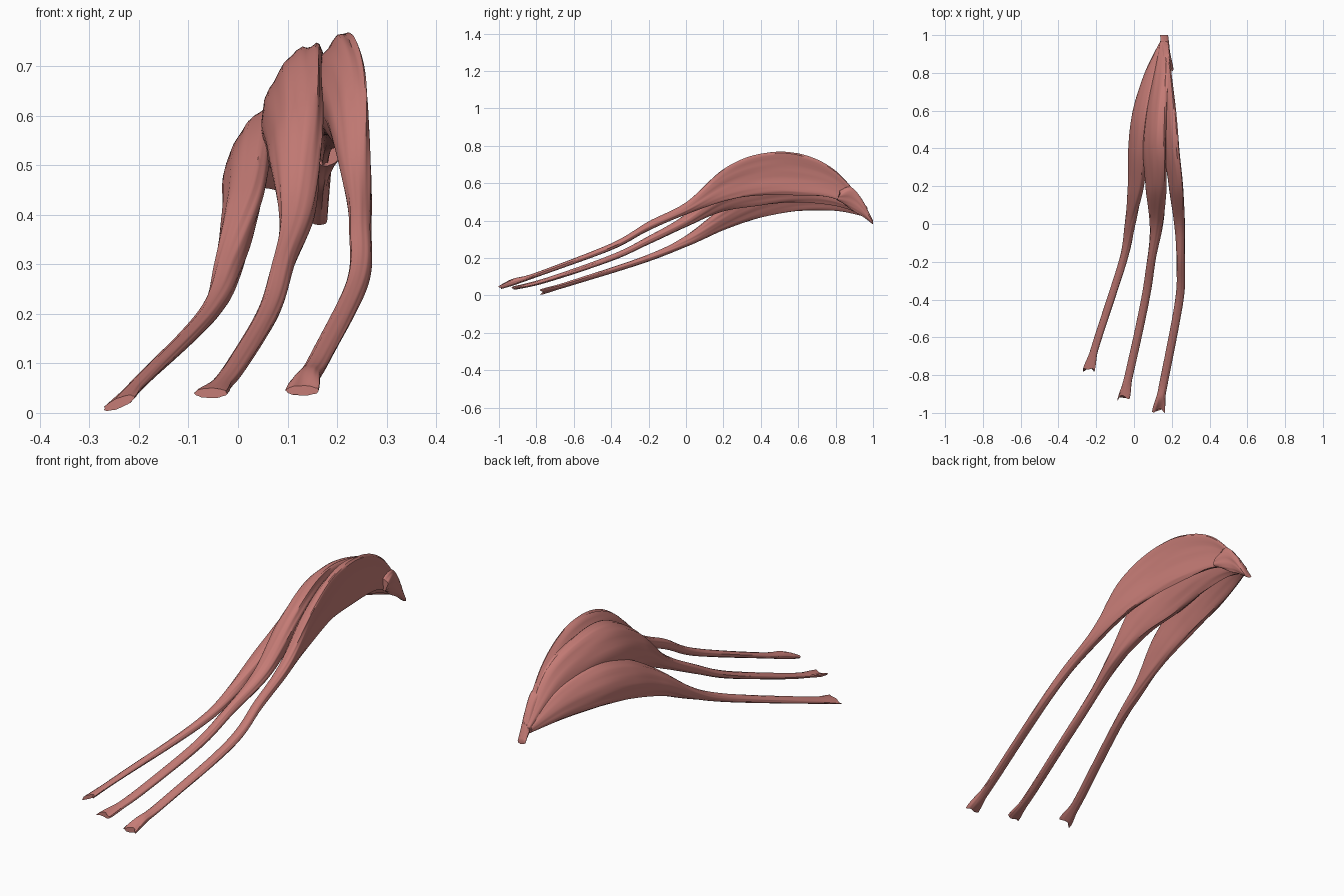
import bpy, bmesh, math
from mathutils import Vector

cube = bpy.data.objects.get("Cube")
if cube:
    bpy.data.objects.remove(cube, do_unlink=True)

SIDES = 40
STEPS = 12
TENDON_WIDTH = 0.022

muscle = bpy.data.materials.new("muscle_red")
muscle.use_nodes = True
muscle.diffuse_color = (0.56, 0.2, 0.18, 1)
shader = muscle.node_tree.nodes["Principled BSDF"]
shader.inputs["Base Color"].default_value = muscle.diffuse_color
shader.inputs["Roughness"].default_value = 0.6


def smoothstep(low, high, value):
    t = min(max((value - low) / (high - low), 0), 1)
    return t * t * (3 - 2 * t)


def spline(keys):
    """Smoothly interpolated rows between the key cross-sections."""
    rows = [Vector(k) for k in keys]
    padded = [rows[0]] + rows + [rows[-1]]
    result = []
    for p, q, r, s in zip(padded, padded[1:], padded[2:], padded[3:]):
        for i in range(STEPS):
            t = i / STEPS
            result.append(q + (r - p) * t / 2
                          + (p * 2 - q * 5 + r * 4 - s) * t * t / 2
                          + (q * 3 - p - r * 3 + s) * t ** 3 / 2)
    result.append(rows[-1])
    return result


def ring_points(row, tip_y, swell, tendon_tilt, belly_tilt, cup, phase):
    """Fluted oval section; the belly is a leaning, cupped sheet."""
    y, x, z, half_h = row
    belly = smoothstep(-0.2, 0.2, y)
    tilt = tendon_tilt + (belly_tilt - tendon_tilt) * belly
    # the strand widens into its belly, thins toward the back and flares at the tip
    flare = 1 - smoothstep(tip_y, tip_y + 0.1, y)
    half_w = (TENDON_WIDTH + swell * belly) * (1 - 0.6 * smoothstep(0.4, 1, y))
    half_w *= 1 + 0.5 * flare
    points = []
    for i in range(SIDES):
        a = math.tau * i / SIDES
        # fibre grooves that drift along the strand
        groove = 1 + 0.03 * math.sin(7 * a + 5 * y + phase) + 0.025 * math.sin(12 * a - 9 * y)
        u = math.cos(a) * half_w * groove
        v = math.sin(a) * half_h * groove
        u += belly * cup * half_h * (math.sin(a) ** 2 - 0.5)
        # uneven, notched tendon end
        fray = flare * 0.007 * (math.sin(3 * a + phase) - math.cos(2 * a))
        points.append((x + u * math.cos(tilt) + v * math.sin(tilt),
                       y + fray,
                       z + v * math.cos(tilt) - u * math.sin(tilt)))
    return points


def loft(name, keys, swell, tendon_tilt=0, belly_tilt=0, cup=0.15, phase=0):
    bm = bmesh.new()
    shape = (keys[0][0], swell, tendon_tilt, belly_tilt, cup, phase)
    rings = [[bm.verts.new(p) for p in ring_points(row, *shape)] for row in spline(keys)]
    for near, far in zip(rings, rings[1:]):
        for i in range(SIDES):
            j = (i + 1) % SIDES
            bm.faces.new((near[i], near[j], far[j], far[i]))
    bm.faces.new(rings[0][::-1])
    bm.faces.new(rings[-1])
    bmesh.ops.recalc_face_normals(bm, faces=bm.faces)
    mesh = bpy.data.meshes.new(name)
    bm.to_mesh(mesh)
    bm.free()
    mesh.materials.append(muscle)
    obj = bpy.data.objects.new(name, mesh)
    bpy.context.collection.objects.link(obj)
    bpy.ops.object.select_all(action='DESELECT')
    obj.select_set(True)
    bpy.context.view_layer.objects.active = obj
    bpy.ops.object.shade_smooth_by_angle(angle=math.radians(50))


# Section keys: y, centre x, centre z, half height

# Right strand: lowest belly, shortest tendon
loft("right_strand", [
    (-0.77, -0.24, 0.02, 0.01),
    (-0.6, -0.19, 0.07, 0.012),
    (-0.2, -0.06, 0.2, 0.018),
    (0, -0.02, 0.29, 0.03),
    (0.2, 0.01, 0.41, 0.065),
    (0.4, 0.02, 0.5, 0.09),
    (0.6, 0.04, 0.54, 0.095),
    (0.8, 0.09, 0.52, 0.07),
    (0.96, 0.15, 0.44, 0.02),
], swell=0.012, tendon_tilt=-0.4, belly_tilt=0.44)

# Middle strand: broad belly between the other two
loft("middle_strand", [
    (-0.92, -0.055, 0.04, 0.01),
    (-0.75, -0.015, 0.08, 0.013),
    (-0.4, 0.06, 0.2, 0.017),
    (-0.2, 0.09, 0.295, 0.022),
    (0, 0.12, 0.4, 0.035),
    (0.2, 0.12, 0.54, 0.09),
    (0.4, 0.11, 0.61, 0.13),
    (0.6, 0.12, 0.62, 0.12),
    (0.8, 0.14, 0.57, 0.09),
    (0.97, 0.16, 0.44, 0.02),
], swell=0.026, belly_tilt=0.28, phase=2)

# Left strand: highest belly, longest tendon, hollow outer side
loft("left_strand", [
    (-0.99, 0.13, 0.045, 0.01),
    (-0.93, 0.14, 0.07, 0.018),
    (-0.8, 0.165, 0.11, 0.013),
    (-0.4, 0.24, 0.26, 0.018),
    (-0.2, 0.247, 0.37, 0.024),
    (0, 0.244, 0.465, 0.032),
    (0.2, 0.23, 0.59, 0.085),
    (0.4, 0.205, 0.65, 0.11),
    (0.6, 0.19, 0.65, 0.11),
    (0.8, 0.177, 0.59, 0.075),
    (0.97, 0.165, 0.44, 0.03),
], swell=0.012, belly_tilt=0.1, cup=0.28, phase=4)

# Shared cap where the three bellies join
loft("origin_cap", [
    (0.82, 0.17, 0.53, 0.03),
    (0.88, 0.17, 0.52, 0.06),
    (0.94, 0.167, 0.47, 0.045),
    (1, 0.16, 0.39, 0.01),
], swell=0.03, belly_tilt=0.15)
